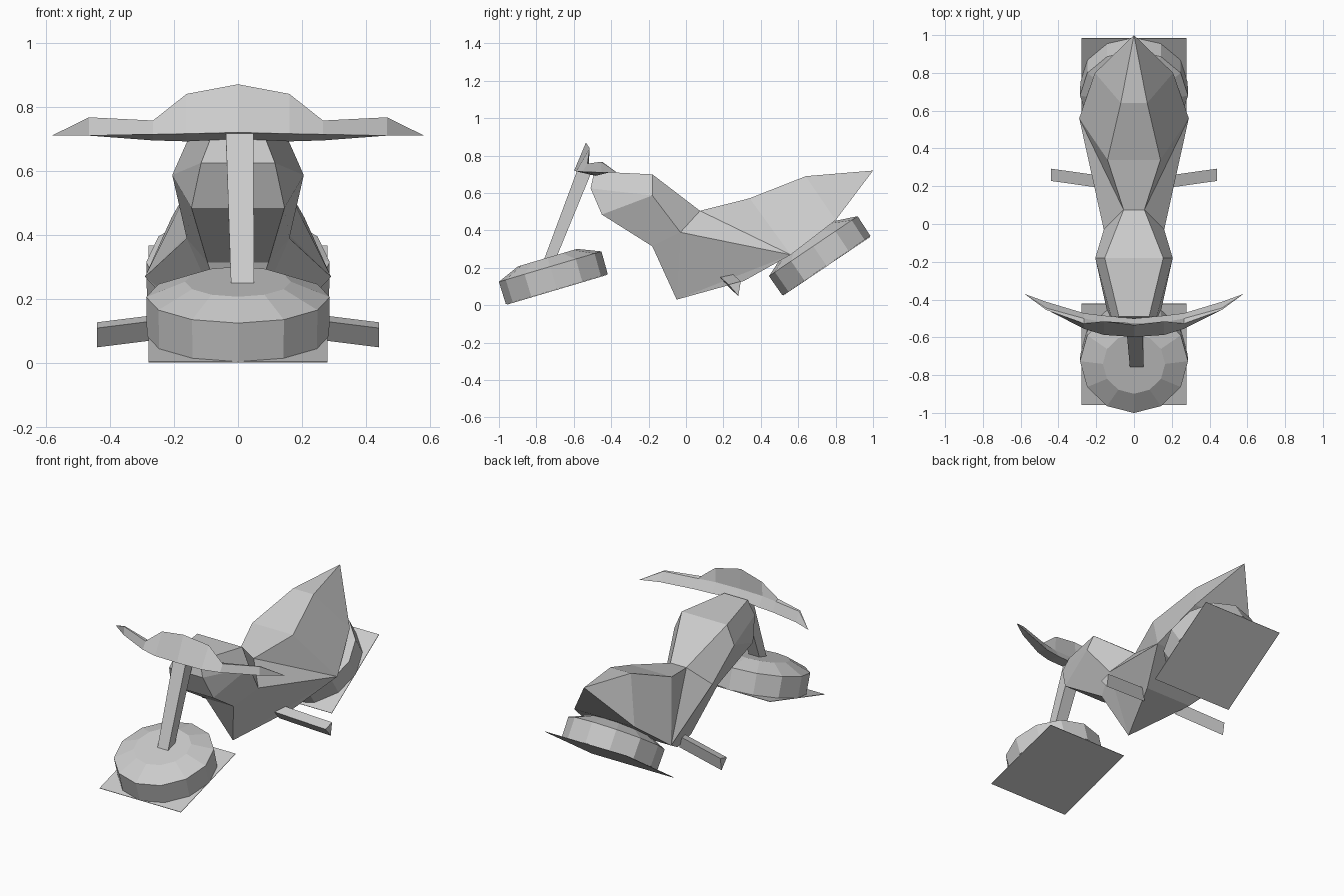
import bpy, bmesh, math
from mathutils import Matrix, Vector

if "Cube" in bpy.data.objects:
    bpy.data.objects.remove(bpy.data.objects["Cube"])

grey = bpy.data.materials.new("plain grey")
grey.diffuse_color = (0.6, 0.6, 0.6, 1)
grey.use_nodes = True
grey.node_tree.nodes["Principled BSDF"].inputs["Base Color"].default_value = grey.diffuse_color


def finish(name, bm):
    bmesh.ops.remove_doubles(bm, verts=bm.verts, dist=0.0005)
    bmesh.ops.recalc_face_normals(bm, faces=bm.faces)
    me = bpy.data.meshes.new(name)
    bm.to_mesh(me)
    bm.free()
    me.materials.append(grey)
    ob = bpy.data.objects.new(name, me)
    bpy.context.collection.objects.link(ob)
    return ob


def poly(bm, pts):
    """Face from points, dropping repeated ones."""
    clean = []
    for p in map(Vector, pts):
        if all((p - q).length > 1e-4 for q in clean):
            clean.append(p)
    if len(clean) > 2:
        bm.faces.new([bm.verts.new(p) for p in clean])


def flip(p):
    return (-p[0], p[1], p[2])


def loft(bm, sections):
    """Skin between equal-length closed sections, with end caps."""
    for a, b in zip(sections, sections[1:]):
        for i in range(len(a)):
            j = (i + 1) % len(a)
            poly(bm, (a[i], a[j], b[j], b[i]))
    poly(bm, sections[0])
    poly(bm, sections[-1])


# Body: side panels mirrored, then joined across along the side outline
V = dict(
    nose_top=(.08, -.49, .715), shoulder=(.155, -.18, .70), waist=(.055, .075, .505),
    seat=(.14, .34, .572), hump=(.07, .64, .69), tail=(0, 1, .72),
    rear=(.207, .80, .455), hip=(.29, .56, .27), belly=(.16, .31, .13),
    keel=(0, -.05, .03), throat=(.095, -.18, .315), chin=(.145, -.45, .485),
    nose=(.115, -.51, .625), cheek=(.205, -.18, .587), flank=(.16, -.03, .39))
outline = list(V)[:13]
panels = ["nose_top shoulder cheek nose", "nose cheek chin", "chin cheek flank throat",
          "shoulder waist flank cheek", "waist hip flank", "waist seat hip",
          "seat hump rear hip", "hump tail rear", "flank hip keel",
          "hip belly keel", "flank keel throat"]
bm = bmesh.new()
for panel in panels:
    pts = [V[k] for k in panel.split()]
    poly(bm, pts)
    poly(bm, [flip(p) for p in pts])
for a, b in zip(outline, outline[1:] + outline[:1]):
    poly(bm, (V[a], V[b], flip(V[b]), flip(V[a])))
finish("body", bm)


# Hover pads: twelve-sided drum with a chamfered cap, on a square base plate
def hover_pad(name, y, z, tilt):
    place = Matrix.Translation((0, y, z)) @ Matrix.Rotation(math.radians(tilt), 4, 'X')
    rings = [[place @ Vector((r * math.sin(k * math.pi / 6), -r * math.cos(k * math.pi / 6), h))
              for k in range(12)] for r, h in ((.284, .002), (.286, .128), (.165, .178))]
    bm = bmesh.new()
    loft(bm, rings)
    finish(name + "_pad", bm)
    bm = bmesh.new()
    poly(bm, [place @ Vector((sx * .279, sy * .279, 0))
              for sx, sy in ((-1, -1), (-1, 1), (1, 1), (1, -1))])
    plate = finish(name + "_base_plate", bm)
    mod = plate.modifiers.new("thickness", 'SOLIDIFY')
    mod.thickness = .003
    mod.offset = 0


hover_pad("front", -.69, .084, 16.5)
hover_pad("rear", .752, .21, 34)

# Steering column
bm = bmesh.new()
loft(bm, [[(x0, y0, z0), (x1, y0, z0), (x1, y1, z1), (x0, y1, z1)]
          for x0, x1, y0, z0, y1, z1 in ((-.022, .05, -.757, .25, -.695, .25),
                                         (-.038, .048, -.582, .72, -.51, .70))])
finish("steering_column", bm)

# Handlebar with windshield: sections from the middle to the tip (y, z pairs)
stations = [
    (0, (-.598, .72), (-.535, .87), (-.525, .75), (-.50, .70)),
    (.16, (-.587, .716), (-.515, .84), (-.52, .75), (-.485, .692)),
    (.265, (-.555, .714), (-.527, .757), (-.50, .752), (-.472, .695)),
    (.465, (-.452, .71), (-.455, .767), (-.445, .765), (-.412, .71)),
    (.58, (-.37, .71), (-.37, .71), (-.37, .71), (-.37, .71))]
half = [[(x, y, z) for y, z in yz] for x, *yz in stations]
bm = bmesh.new()
loft(bm, [[flip(p) for p in s] for s in half[:0:-1]] + half)
finish("handlebar", bm)

# Foot pegs: triangular bars
for side, name in ((1, "right"), (-1, "left")):
    bm = bmesh.new()
    tri = ((.228, .11), (.293, .128), (.28, .05))
    loft(bm, [[(side * x, y + dy, z + dz) for y, z in tri]
              for x, dy, dz in ((.44, 0, 0), (.12, -.045, .04))])
    finish(name + "_foot_peg", bm)
